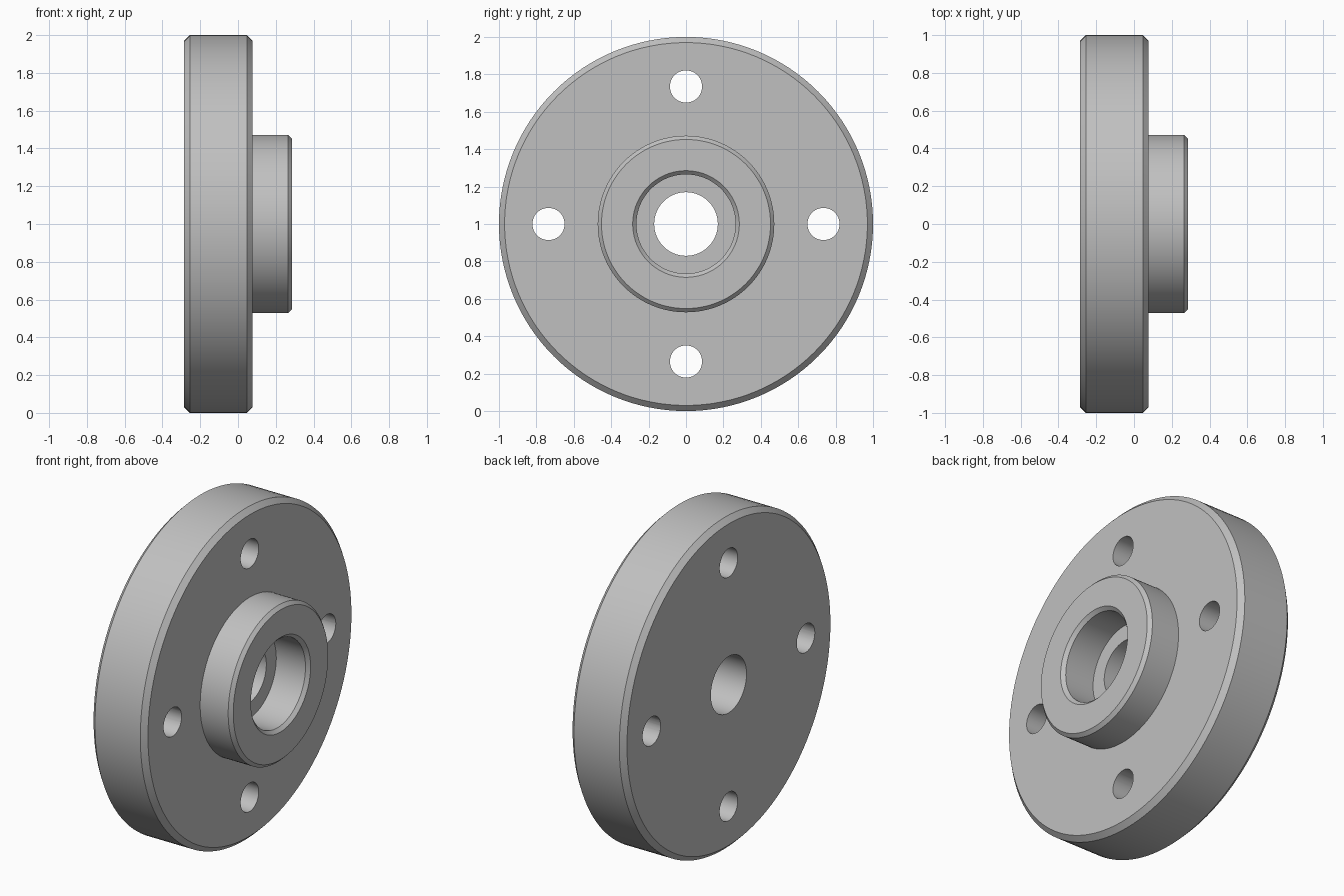
import bpy, bmesh, math
from mathutils import Matrix, Vector

cube = bpy.data.objects.get("Cube")
if cube:
    bpy.data.objects.remove(cube, do_unlink=True)

AXIS_Z = 1.0          # height of the turning axis
BACK, FACE, TIP = -0.285, 0.078, 0.285   # back, flange face, hub end

# Material
steel = bpy.data.materials.new("plain grey metal")
steel.use_nodes = True
grey = (0.53, 0.53, 0.53, 1)
steel.diffuse_color = grey
steel.node_tree.nodes["Principled BSDF"].inputs["Base Color"].default_value = grey


def mesh_object(name, bm):
    bmesh.ops.recalc_face_normals(bm, faces=bm.faces)
    mesh = bpy.data.meshes.new(name)
    bm.to_mesh(mesh)
    bm.free()
    mesh.materials.append(steel)
    obj = bpy.data.objects.new(name, mesh)
    bpy.context.collection.objects.link(obj)
    return obj


def lathe(name, profile, steps=128):
    """Turn a closed (x, radius) profile around the x axis."""
    bm = bmesh.new()
    verts = [bm.verts.new((x, 0, AXIS_Z + r)) for x, r in profile]
    edges = [bm.edges.new((a, b)) for a, b in zip(verts, verts[1:] + verts[:1])]
    bmesh.ops.spin(bm, geom=verts + edges, cent=(0, 0, AXIS_Z), axis=(1, 0, 0),
                   angle=math.tau, steps=steps, use_duplicate=False)
    bmesh.ops.remove_doubles(bm, verts=bm.verts, dist=1e-4)
    return mesh_object(name, bm)


# Flange with hub, stepped bore and chamfered edges
flange = lathe("flange_with_hub", [
    (BACK, 0.17), (BACK, 0.97), (BACK + 0.03, 1.0),
    (FACE - 0.03, 1.0), (FACE, 0.97), (FACE, 0.472),
    (TIP - 0.02, 0.472), (TIP, 0.452), (TIP, 0.285),
    (TIP - 0.02, 0.265), (0.07, 0.265), (0.07, 0.17)])

# Four bolt holes
bm = bmesh.new()
for i in range(4):
    a = i * math.pi / 2
    centre = Vector((0, 0.735 * math.cos(a), AXIS_Z + 0.735 * math.sin(a)))
    bmesh.ops.create_cone(bm, cap_ends=True, segments=48, radius1=0.086,
                          radius2=0.086, depth=1.0,
                          matrix=Matrix.Translation(centre) @ Matrix.Rotation(math.pi / 2, 4, 'Y'))
cutter = mesh_object("bolt_hole_cutter", bm)
cutter.hide_render = True

cut = flange.modifiers.new("bolt_holes", 'BOOLEAN')
cut.operation = 'DIFFERENCE'
cut.solver = 'EXACT'
cut.object = cutter

bpy.ops.object.select_all(action='DESELECT')
flange.select_set(True)
bpy.context.view_layer.objects.active = flange
bpy.ops.object.modifier_apply(modifier=cut.name)
bpy.data.objects.remove(cutter, do_unlink=True)

# Smooth round walls, crisp chamfers
bpy.ops.object.shade_smooth_by_angle(angle=math.radians(30))
